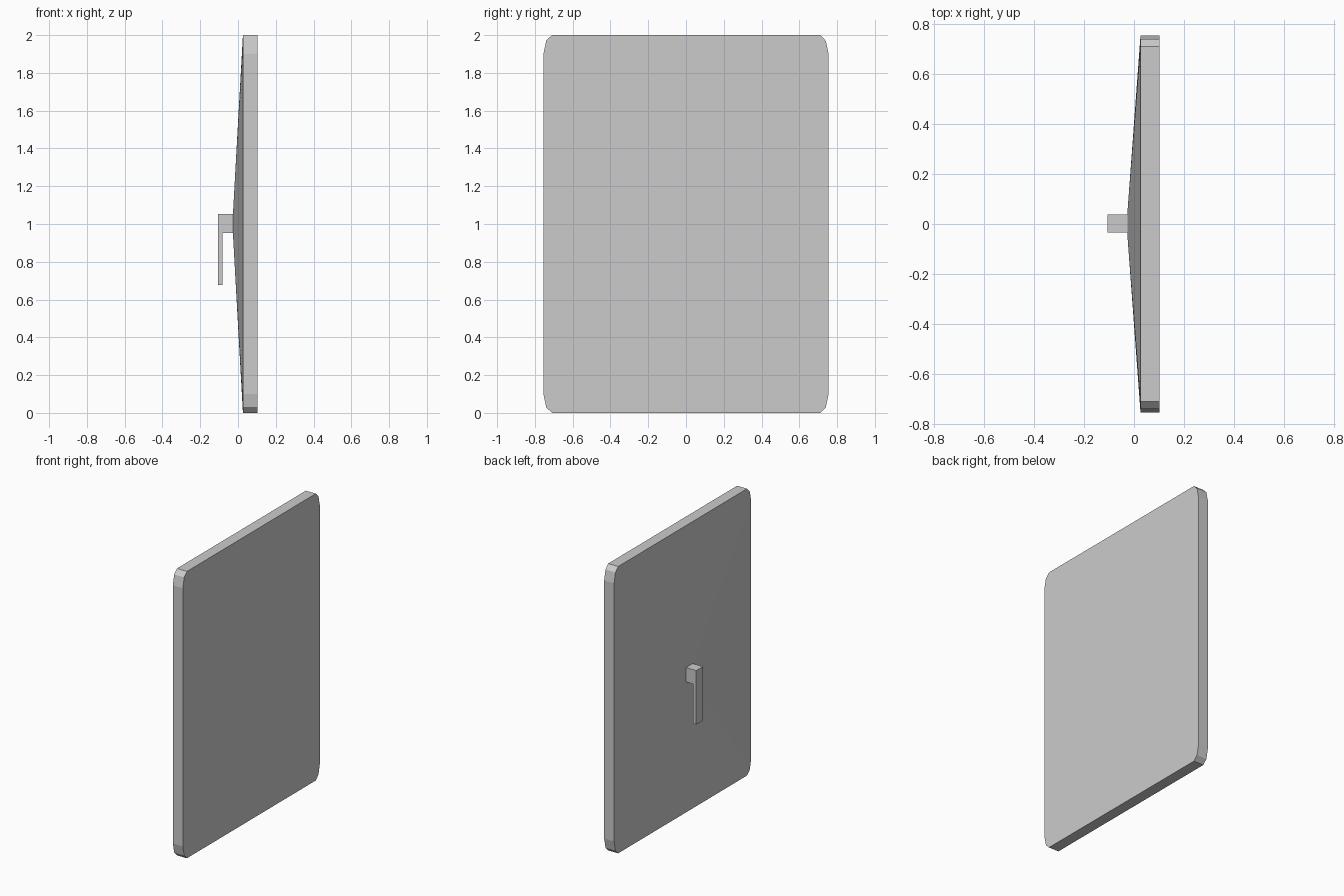
import bpy, bmesh

if "Cube" in bpy.data.objects:
    bpy.data.objects.remove(bpy.data.objects["Cube"])

# Quarter outline of the panel (y, z from centre), mirrored to all corners
Q = [(0.755, 0.90), (0.74, 0.97), (0.71, 1.0)]
OUTLINE = (Q + [(-y, z) for y, z in reversed(Q)]
           + [(-y, -z) for y, z in Q] + [(y, -z) for y, z in reversed(Q)])


def make_object(name, bm):
    bmesh.ops.recalc_face_normals(bm, faces=bm.faces)
    mesh = bpy.data.meshes.new(name)
    bm.to_mesh(mesh)
    bm.free()
    obj = bpy.data.objects.new(name, mesh)
    bpy.context.collection.objects.link(obj)
    return obj


def loft(name, sections):
    """Join scaled outlines given as (x, scale), capping both ends."""
    bm = bmesh.new()
    rings = [[bm.verts.new((x, y * s, 1 + z * s)) for y, z in OUTLINE]
             for x, s in sections]
    n = len(OUTLINE)
    for a, b in zip(rings, rings[1:]):
        for i in range(n):
            j = (i + 1) % n
            bm.faces.new((a[i], a[j], b[j], b[i]))
    bm.faces.new(rings[0])
    bm.faces.new(rings[-1])
    return make_object(name, bm)


def extrude_profile(name, profile, y0, y1):
    """Extrude an (x, z) profile along y."""
    bm = bmesh.new()
    face = bm.faces.new([bm.verts.new((x, y0, z)) for x, z in profile])
    ext = bmesh.ops.extrude_face_region(bm, geom=[face])
    verts = [v for v in ext["geom"] if isinstance(v, bmesh.types.BMVert)]
    bmesh.ops.translate(bm, verts=verts, vec=(0, y1 - y0, 0))
    return make_object(name, bm)


# Flat-fronted panel with a shallow tapered back
loft("panel", [(0.103, 1.0), (0.026, 1.0), (-0.027, 0.05)])

# Hooked handle on the back
extrude_profile("handle", [(-0.027, 1.053), (-0.106, 1.053), (-0.106, 0.677),
                           (-0.083, 0.677), (-0.083, 0.953), (-0.027, 0.953)],
                -0.035, 0.039)
